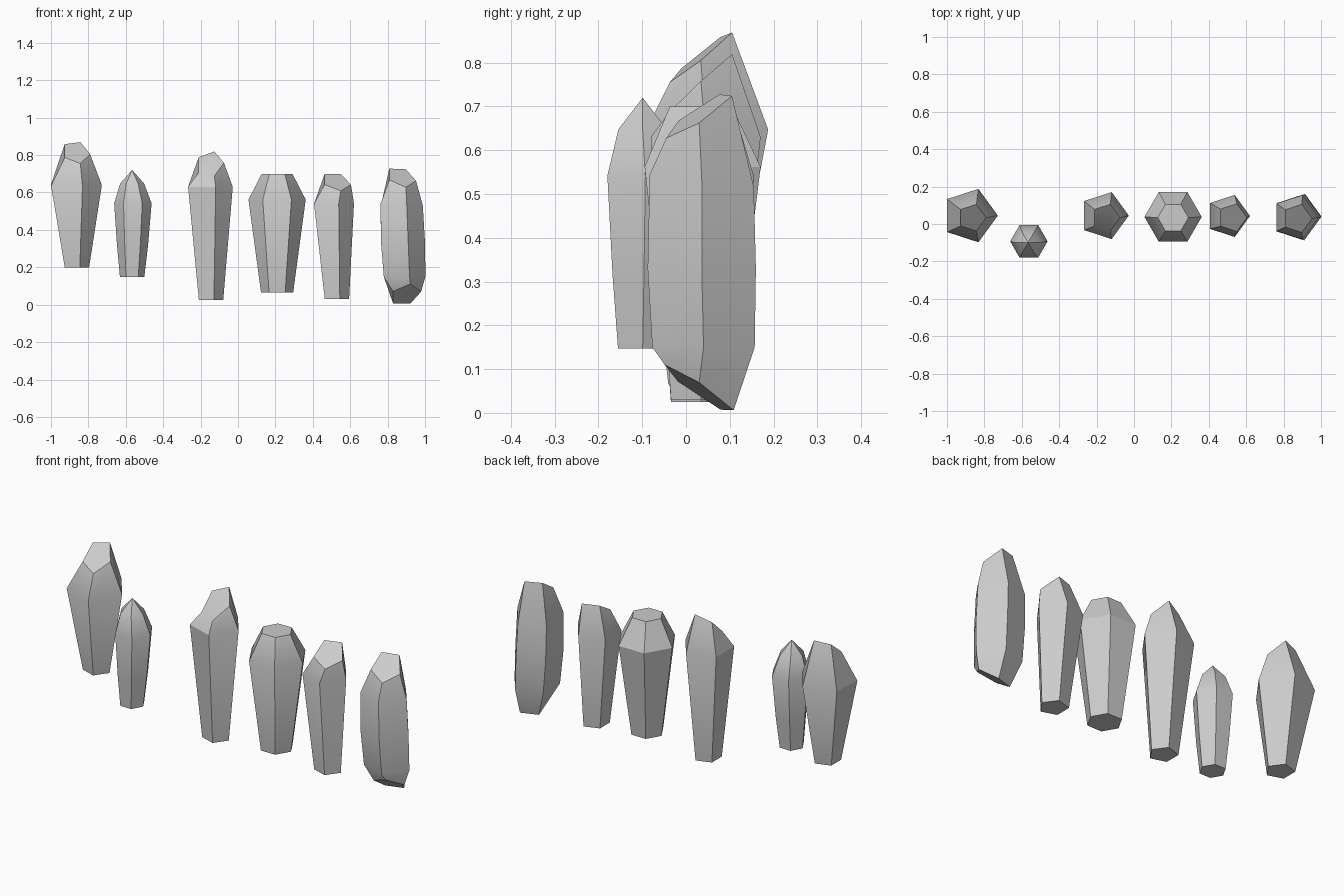
import bpy, bmesh, math

if "Cube" in bpy.data.objects:
    bpy.data.objects.remove(bpy.data.objects["Cube"])


def crystal(name, sides, rings, tip=None):
    """Loft polygon rings (cx, cy, z, radius, slope_x, slope_y), closed by flat caps or a tip."""
    bm = bmesh.new()
    loops = []
    for cx, cy, z, r, sx, sy in rings:
        loop = []
        for i in range(sides):
            a = math.tau * i / sides
            dx, dy = r * math.cos(a), r * math.sin(a)
            loop.append(bm.verts.new((cx + dx, cy + dy, z + sx * dx + sy * dy)))
        loops.append(loop)
    for low, high in zip(loops, loops[1:]):
        for i in range(sides):
            j = (i + 1) % sides
            bm.faces.new((low[i], low[j], high[j], high[i]))
    bm.faces.new(loops[0][::-1])
    top = loops[-1]
    if tip:
        point = bm.verts.new(tip)
        for i in range(sides):
            bm.faces.new((top[i], top[(i + 1) % sides], point))
    else:
        bm.faces.new(top)
    bm.normal_update()
    mesh = bpy.data.meshes.new(name)
    bm.to_mesh(mesh)
    bm.free()
    obj = bpy.data.objects.new(name, mesh)
    bpy.context.collection.objects.link(obj)
    bpy.ops.object.select_all(action='DESELECT')
    obj.select_set(True)
    bpy.context.view_layer.objects.active = obj
    bpy.ops.object.shade_smooth_by_angle(angle=math.radians(30))
    return obj


# Five-sided crystals with a slanted cap
crystal("tall_left_crystal", 5, [
    (-0.868, 0.034, 0.20, 0.072, 0, 0),
    (-0.878, 0.045, 0.64, 0.150, 0, 0.05),
    (-0.866, 0.034, 0.815, 0.075, -0.13, 0.80)])

crystal("slanted_crystal", 5, [
    (-0.151, 0.034, 0.025, 0.072, 0, 0),
    (-0.160, 0.045, 0.63, 0.132, 0, 0),
    (-0.150, 0.034, 0.752, 0.075, 0.08, 0.92)])

crystal("short_crystal", 5, [
    (0.522, 0.034, 0.03, 0.072, 0, 0),
    (0.502, 0.043, 0.54, 0.118, 0, 0),
    (0.526, 0.034, 0.658, 0.078, -0.2, 0.60)])

# Crystal with slanted caps at both ends, leaning slightly
crystal("double_ended_crystal", 5, [
    (0.896, 0.030, 0.053, 0.083, 0.2, -0.66),
    (0.879, 0.040, 0.15, 0.123, 0, 0),
    (0.870, 0.036, 0.33, 0.130, 0, 0),
    (0.863, 0.036, 0.53, 0.125, 0, -0.12),
    (0.873, 0.030, 0.682, 0.079, -0.25, 0.64)])

# Six-sided flat-topped crystal
crystal("flat_top_crystal", 6, [
    (0.209, 0.034, 0.065, 0.086, 0, 0),
    (0.209, 0.038, 0.562, 0.153, 0, 0),
    (0.209, 0.034, 0.70, 0.082, 0, 0)])

# Six-sided pointed crystal
crystal("pointed_crystal", 6, [
    (-0.566, -0.099, 0.147, 0.065, 0, 0),
    (-0.564, -0.096, 0.316, 0.083, 0, 0),
    (-0.562, -0.093, 0.542, 0.100, 0, 0),
    (-0.566, -0.099, 0.648, 0.064, 0, 0)],
    tip=(-0.566, -0.099, 0.72))
